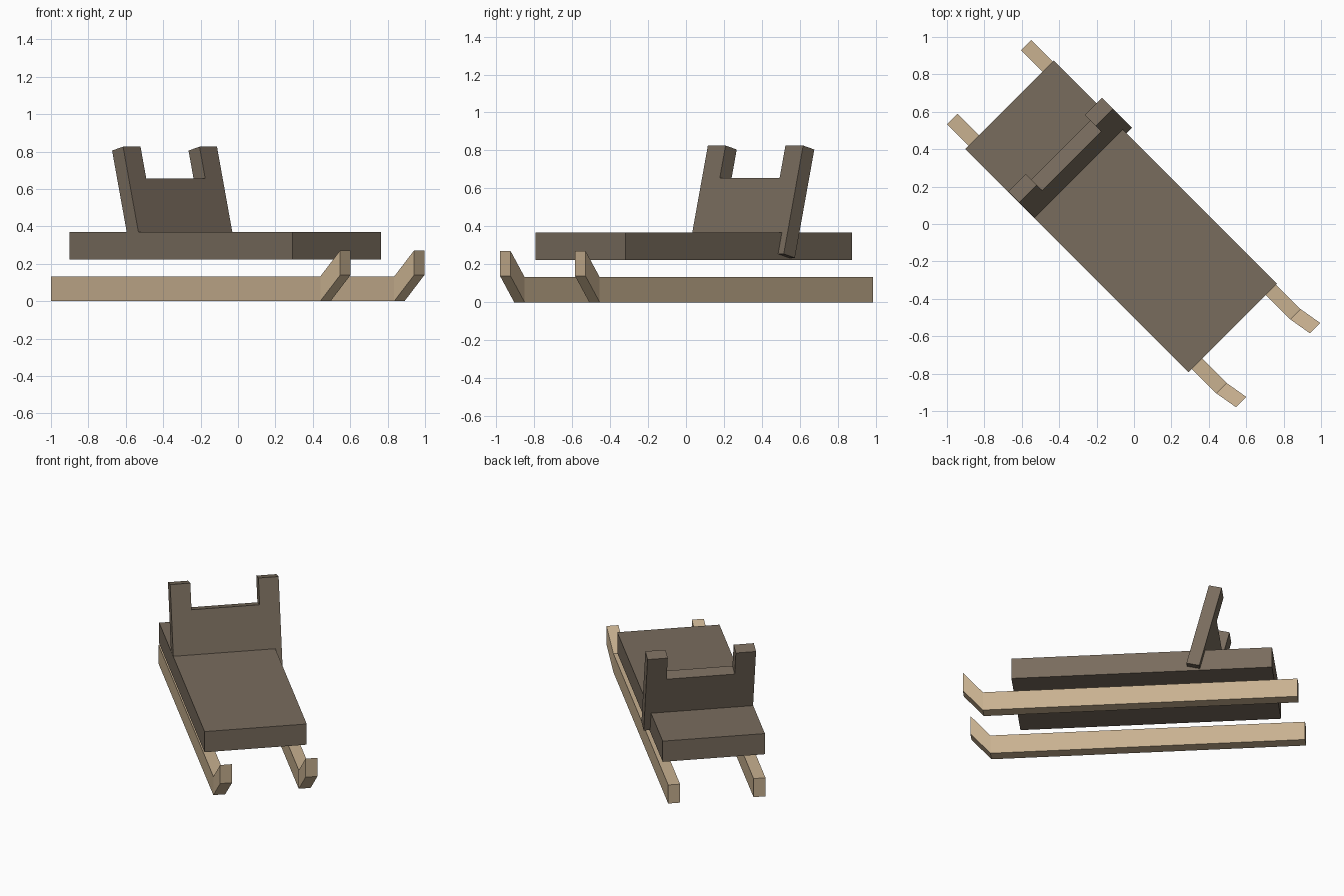
import bpy, bmesh, math
from mathutils import Vector, Matrix

if "Cube" in bpy.data.objects:
    bpy.data.objects.remove(bpy.data.objects["Cube"])

# The sled is built along local +x (nose) and then turned 45 degrees
TURN = Matrix.Rotation(math.radians(-45), 4, 'Z')


def material(name, rgb):
    m = bpy.data.materials.new(name)
    m.diffuse_color = (*rgb, 1)
    m.use_nodes = True
    m.node_tree.nodes["Principled BSDF"].inputs["Base Color"].default_value = m.diffuse_color
    return m


dark_wood = material("dark_wood", (0.19, 0.15, 0.11))
pale_wood = material("pale_wood", (0.58, 0.44, 0.28))


def loft(name, rings, mat):
    """Join equal closed rings of points into a capped solid."""
    bm = bmesh.new()
    loops = [[bm.verts.new(TURN @ Vector(p)) for p in ring] for ring in rings]
    n = len(loops[0])
    for a, b in zip(loops, loops[1:]):
        for i in range(n):
            j = (i + 1) % n
            bm.faces.new((a[i], a[j], b[j], b[i]))
    bm.faces.new(loops[0])
    bm.faces.new(loops[-1])
    bmesh.ops.recalc_face_normals(bm, faces=bm.faces)
    mesh = bpy.data.meshes.new(name)
    bm.to_mesh(mesh)
    bm.free()
    mesh.materials.append(mat)
    ob = bpy.data.objects.new(name, mesh)
    bpy.context.collection.objects.link(ob)
    return ob


def section(x, y0, y1, z0, z1):
    return [(x, y0, z0), (x, y1, z0), (x, y1, z1), (x, y0, z1)]


# Deck: thick plank
loft("deck", [section(x, -0.354, 0.315, 0.222, 0.369) for x in (-0.921, 0.766)], dark_wood)

# Runners: straight bars with an upturned tip that veers slightly sideways
for side, y in (("left", -0.329), ("right", 0.23)):
    path = [(-1.085, 0, 0), (0.951, 0, 0), (1.079, 0.022, 0.139)]
    loft(side + "_runner",
         [section(x, y + dy, y + dy + 0.078, z, z + 0.132) for x, dy, z in path],
         pale_wood)

# Backrest: U-shaped panel leaning back, with a post at each side
bottom, top = Vector((-0.371, 0, 0.255)), Vector((-0.516, 0, 0.826))
thickness = Vector((-0.083, 0, -0.021))
outline = [(-0.353, 0), (0.357, 0), (0.357, 1), (0.225, 1),
           (0.225, 0.702), (-0.221, 0.702), (-0.221, 1), (-0.353, 1)]
front = [bottom.lerp(top, t) + Vector((0, y, 0)) for y, t in outline]
loft("backrest", [front, [p + thickness for p in front]], dark_wood)
